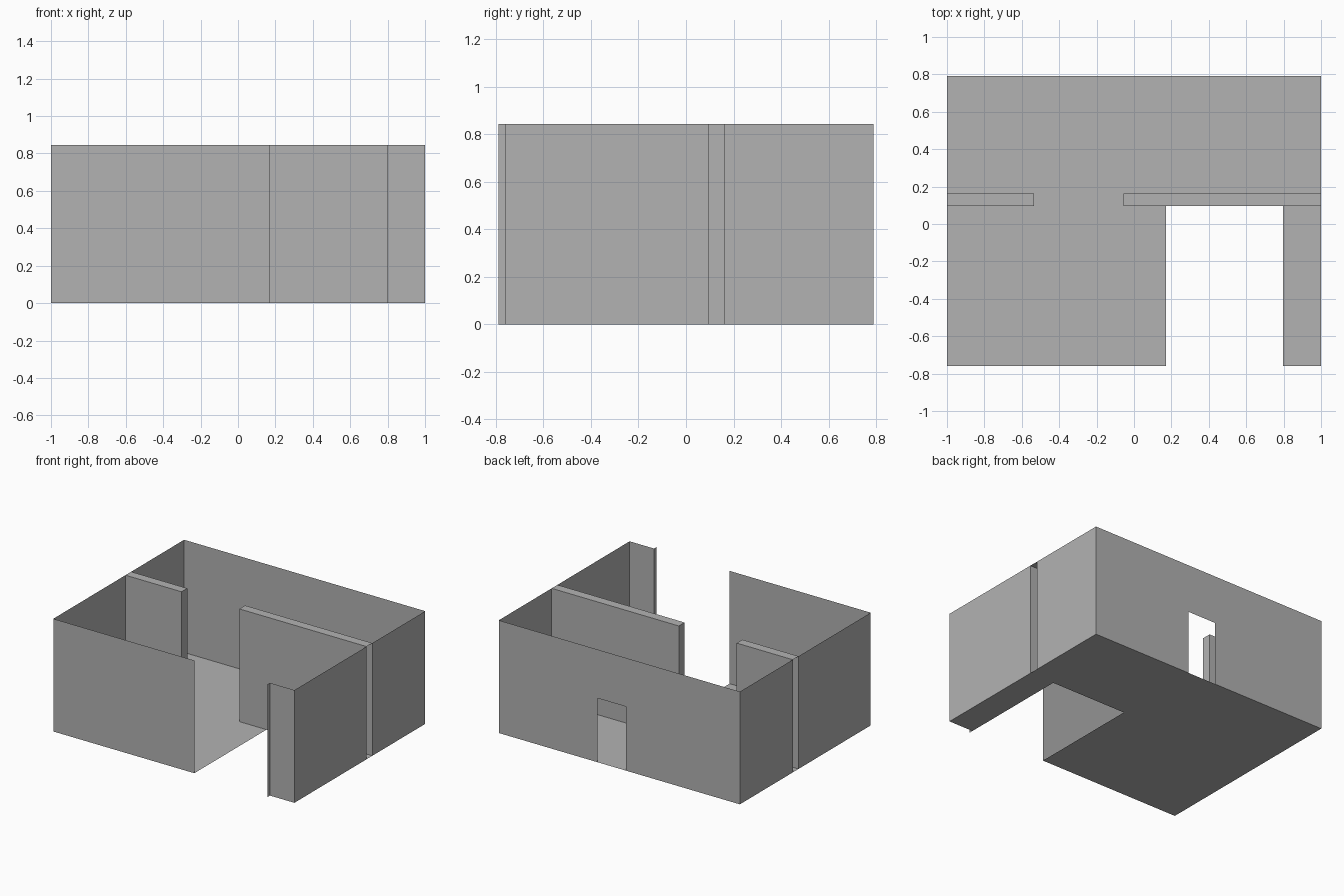
import bpy
import bmesh

if "Cube" in bpy.data.objects:
    bpy.data.objects.remove(bpy.data.objects["Cube"], do_unlink=True)

HEIGHT = 0.845
FRONT, BACK = -0.76, 0.79
PART_FRONT, PART_BACK = 0.095, 0.163      # faces of the inner partition
GAP_LEFT, GAP_RIGHT = 0.17, 0.797         # entrance recess
DOOR_LEFT, DOOR_RIGHT, DOOR_TOP = -0.055, 0.18, 0.48

grey = bpy.data.materials.new("plain_grey")
grey.use_nodes = True
colour = (0.448, 0.448, 0.448, 1)
grey.diffuse_color = colour
grey.node_tree.nodes["Principled BSDF"].inputs["Base Color"].default_value = colour


def sheets(name, polygons):
    """One object made of flat polygons."""
    bm = bmesh.new()
    for points in polygons:
        bm.faces.new([bm.verts.new(p) for p in points])
    bmesh.ops.remove_doubles(bm, verts=bm.verts, dist=0.0001)
    mesh = bpy.data.meshes.new(name)
    bm.to_mesh(mesh)
    bm.free()
    mesh.materials.append(grey)
    obj = bpy.data.objects.new(name, mesh)
    bpy.context.collection.objects.link(obj)
    return obj


def upright(a, b):
    """Full-height wall polygon over the plan line a-b."""
    return [(*a, 0), (*b, 0), (*b, HEIGHT), (*a, HEIGHT)]


# Floor with the entrance recess cut out
plan = [(-1, FRONT), (GAP_LEFT, FRONT), (GAP_LEFT, PART_FRONT),
        (GAP_RIGHT, PART_FRONT), (GAP_RIGHT, FRONT), (1, FRONT),
        (1, BACK), (-1, BACK)]
sheets("floor", [[(x, y, 0) for x, y in plan]])

# Front walls on both sides of the entrance, with a small door stop
sheets("front_wall_wide", [upright((-1, FRONT), (GAP_LEFT, FRONT))])
sheets("front_wall_narrow", [upright((GAP_RIGHT, FRONT), (1, FRONT))])
sheets("entrance_stop", [upright((GAP_RIGHT, -0.79), (GAP_RIGHT, FRONT))])

# Back wall with a doorway
outline = [(1, 0), (DOOR_RIGHT, 0), (DOOR_RIGHT, DOOR_TOP), (DOOR_LEFT, DOOR_TOP),
           (DOOR_LEFT, 0), (-1, 0), (-1, HEIGHT), (1, HEIGHT)]
sheets("back_wall", [[(x, BACK, z) for x, z in outline]])

# Side walls, interrupted where the partition meets them
for side, x in (("left", 1), ("right", -1)):
    lines = [((x, FRONT), (x, PART_FRONT)), ((x, PART_BACK), (x, BACK))]
    sheets(side + "_wall", [upright(*(line if x > 0 else line[::-1])) for line in lines])

# Hollow partitions, open at the outer end
for side, outer, inner in (("left", 1, -0.055), ("right", -1, -0.535)):
    path = [(outer, PART_FRONT), (inner, PART_FRONT), (inner, PART_BACK), (outer, PART_BACK)]
    if outer > 0:
        path.reverse()
    faces = [upright(a, b) for a, b in zip(path, path[1:])]
    faces.append([(x, y, HEIGHT) for x, y in path])
    obj = sheets(side + "_partition", faces)
    bm = bmesh.new()
    bm.from_mesh(obj.data)
    bmesh.ops.recalc_face_normals(bm, faces=bm.faces)
    bm.to_mesh(obj.data)
    bm.free()
